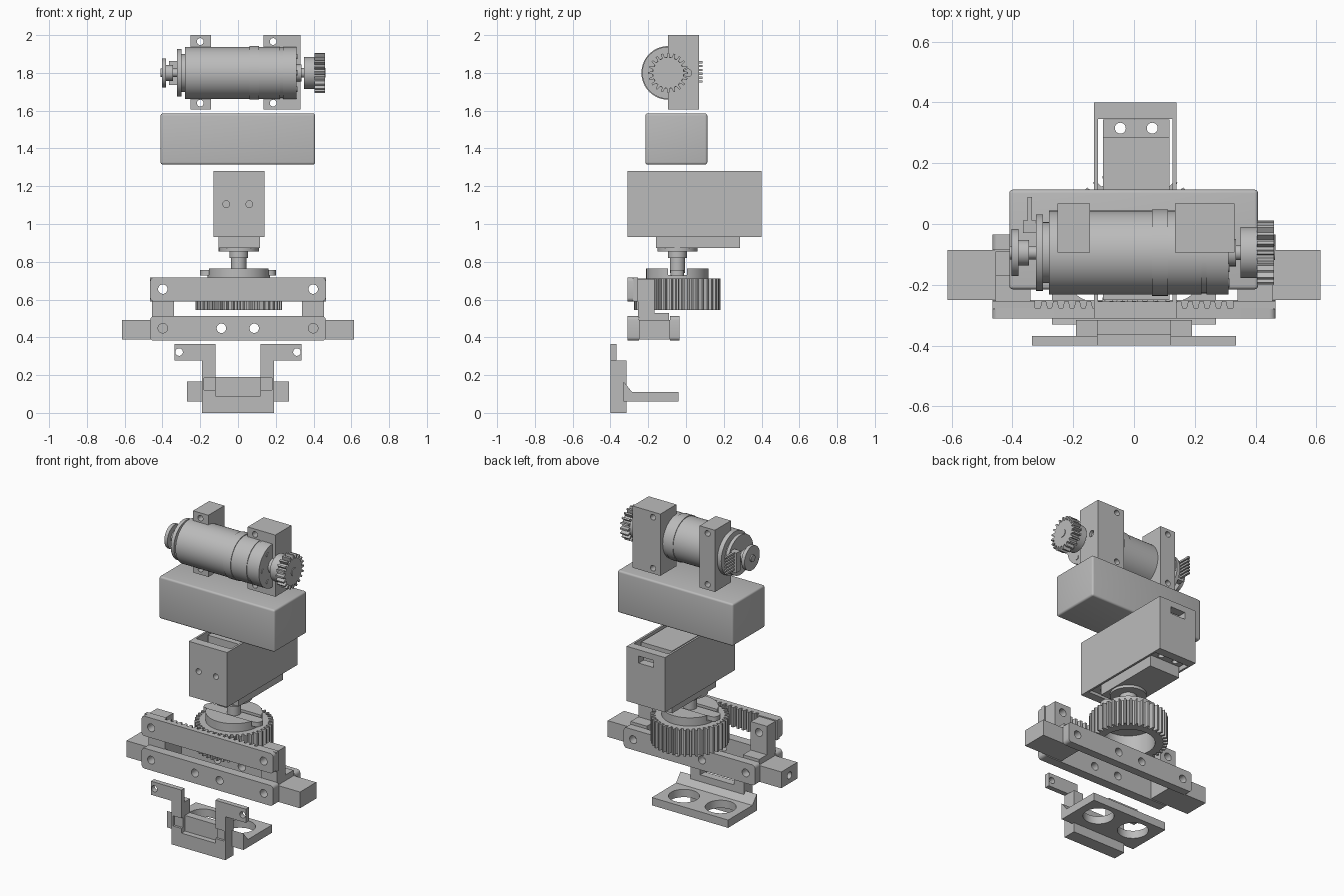
import bpy
import bmesh
from math import sin, cos, pi, radians
from mathutils import Matrix, Vector

default_cube = bpy.data.objects.get("Cube")
if default_cube:
    bpy.data.objects.remove(default_cube, do_unlink=True)

grey = bpy.data.materials.new("plain_grey")
grey.use_nodes = True
colour = (0.5, 0.5, 0.5, 1.0)
grey.diffuse_color = colour
grey.node_tree.nodes["Principled BSDF"].inputs["Base Color"].default_value = colour

TURN = {"x": Matrix.Rotation(pi / 2, 4, "Y"),
        "y": Matrix.Rotation(-pi / 2, 4, "X"),
        "z": Matrix.Identity(4)}


def finish(name, bm):
    bmesh.ops.recalc_face_normals(bm, faces=bm.faces)
    mesh = bpy.data.meshes.new(name)
    bm.to_mesh(mesh)
    bm.free()
    mesh.materials.append(grey)
    obj = bpy.data.objects.new(name, mesh)
    bpy.context.scene.collection.objects.link(obj)
    return obj


def box(name, xs, ys, zs, round_axis=None, radius=0.0):
    """Box from ranges; optionally round the edges along one axis or all of them."""
    bm = bmesh.new()
    bmesh.ops.create_cube(bm, size=1)
    for v in bm.verts:
        v.co = [sum(r) / 2 + c * (r[1] - r[0]) for r, c in zip((xs, ys, zs), v.co)]
    if radius:
        edges = [e for e in bm.edges if round_axis == "all" or
                 abs((e.verts[0].co - e.verts[1].co).normalized()["xyz".index(round_axis)]) > 0.9]
        bmesh.ops.bevel(bm, geom=edges, offset=radius, segments=4, profile=0.5, affect="EDGES")
    return finish(name, bm)


def prism(name, outline, axis, start, end, centre=(0, 0, 0)):
    """Extrude a closed outline along an axis through the centre."""
    bm = bmesh.new()
    face = bm.faces.new([bm.verts.new((a, b, start)) for a, b in outline])
    top = bmesh.ops.extrude_face_region(bm, geom=[face])["geom"]
    bmesh.ops.translate(bm, vec=(0, 0, end - start),
                        verts=[g for g in top if isinstance(g, bmesh.types.BMVert)])
    bm.transform(Matrix.Translation(Vector(centre)) @ TURN[axis])
    return finish(name, bm)


def rod(name, axis, centre, radius, start, end, sides=48):
    ring = [(radius * cos(2 * pi * i / sides), radius * sin(2 * pi * i / sides))
            for i in range(sides)]
    return prism(name, ring, axis, start, end, centre)


def gear(name, axis, centre, root, tip, teeth, start, end):
    pitch = 2 * pi / teeth
    outline = []
    for i in range(teeth):
        for r, f in ((root, -0.3), (tip, -0.15), (tip, 0.15), (root, 0.3)):
            outline.append((r * cos((i + f) * pitch), r * sin((i + f) * pitch)))
    return prism(name, outline, axis, start, end, centre)


def cut(obj, *cutters):
    for c in cutters:
        mod = obj.modifiers.new("cut", "BOOLEAN")
        mod.operation = "DIFFERENCE"
        mod.solver = "EXACT"
        mod.object = c
    graph = bpy.context.evaluated_depsgraph_get()
    mesh = bpy.data.meshes.new_from_object(obj.evaluated_get(graph))
    obj.modifiers.clear()
    obj.data = mesh
    for c in cutters:
        bpy.data.objects.remove(c, do_unlink=True)


def drill(axis, centre, radius, depth=0.5):
    return rod("drill", axis, centre, radius, -depth, depth, 24)


# Gear motor, lying along x
axle = (0, -0.094, 1.8)
for name, r, start, end in (
        ("motor_can", 0.138, -0.28, 0.06), ("motor_band", 0.142, 0.06, 0.112),
        ("gearbox_front", 0.138, 0.112, 0.222), ("gearbox_groove", 0.134, 0.222, 0.238),
        ("gearbox_back", 0.138, 0.238, 0.31), ("encoder_flange", 0.126, -0.322, -0.3),
        ("encoder_spacer", 0.1, -0.3, -0.28), ("rear_shaft", 0.022, -0.41, -0.32),
        ("rear_hub", 0.042, -0.38, -0.345), ("encoder_disc", 0.077, -0.402, -0.38),
        ("output_boss", 0.045, 0.31, 0.335), ("output_shaft", 0.025, 0.33, 0.464),
        ("pinion_hub", 0.084, 0.35, 0.405)):
    rod(name, "x", axle, r, start, end)
gear("motor_pinion", "x", axle, 0.082, 0.106, 20, 0.405, 0.46)
for i in range(6):
    a = i * pi / 3
    rod("gearbox_screw", "x", (0, axle[1] + 0.1 * cos(a), axle[2] + 0.1 * sin(a)),
        0.014, 0.3, 0.314, 16)

# Encoder plug with its row of pins
box("encoder_plug", (-0.365, -0.322), (-0.03, 0.012), (1.735, 1.862))
for i in range(6):
    z = 1.748 + i * 0.0205
    box("encoder_pin", (-0.35, -0.335), (0.01, 0.088), (z, z + 0.012))

# Motor brackets with screw holes
for name, xs, hole_x in (("narrow_bracket", (-0.252, -0.144), -0.2),
                         ("wide_bracket", (0.134, 0.33), 0.186)):
    bracket = box(name, xs, (-0.094, 0.068), (1.605, 2.0))
    cut(bracket, *[drill("y", (hole_x, 0, 1.803 + s * 0.163), 0.018) for s in (-1, 1)])
    if name == "wide_bracket":
        cut(bracket, drill("x", (0.33, 0.01, 1.8), 0.02, 0.04))

# Battery block
box("battery_block", (-0.41, 0.408), (-0.215, 0.113), (1.315, 1.585), "all", 0.012)

# Open servo housing
housing = box("servo_housing", (-0.131, 0.14), (-0.31, 0.4), (0.93, 1.28))
cut(housing, box("cavity", (-0.118, 0.127), (-0.255, 0.345), (0.8, 1.4)),
    box("cable_slot", (-0.05, 0.055), (0.3, 0.5), (1.195, 1.24)),
    *[drill("y", (x, -0.3, 1.105), 0.018, 0.1) for x in (-0.062, 0.06)])

# Servo
box("servo_body", (-0.102, 0.117), (-0.16, 0.286), (0.872, 1.27))
ears = box("servo_ears", (-0.102, 0.117), (-0.25, 0.343), (0.945, 0.97))
cut(ears, *[drill("z", (x, y, 0.95), 0.018) for x in (-0.045, 0.06) for y in (-0.205, 0.315)])
hub = (0.004, -0.046, 0)
for name, r, start, end in (("servo_collar", 0.106, 0.855, 0.875),
                            ("servo_spindle", 0.05, 0.82, 0.857),
                            ("horn_hub", 0.04, 0.74, 0.82)):
    rod(name, "z", hub, r, start, end)

# Drive gear: hollow toothed ring, slotted cap and horn arm
drive = gear("drive_gear", "z", hub, 0.202, 0.229, 40, 0.545, 0.712)
cut(drive, rod("bore", "z", hub, 0.155, 0.4, 0.68))
cap = rod("gear_cap", "z", hub, 0.165, 0.7, 0.765, 64)
cut(cap, box("horn_slot", (-0.3, 0.3), (-0.096, 0.004), (0.73, 0.9)))
box("horn_arm", (-0.2, 0.2), (-0.082, -0.01), (0.728, 0.757), "z", 0.03)

# Rack bar with teeth on its rear side
rack = box("rack_bar", (-0.465, 0.465), (-0.31, -0.277), (0.59, 0.717), "y", 0.02)
cut(rack, *[drill("y", (s * 0.398, -0.3, 0.655), 0.025, 0.2) for s in (-1, 1)])
for i in range(17):
    x = -0.296 + i * 0.037
    prism("rack_tooth", [(x - 0.013, -0.28), (x + 0.013, -0.28), (x + 0.007, -0.254),
                         (x - 0.007, -0.254)], "z", 0.59, 0.717)
for s in (-1, 1):
    end = box("rack_end", sorted((s * 0.325, s * 0.465)), (-0.28, -0.254), (0.59, 0.717))
    cut(end, drill("y", (s * 0.398, -0.3, 0.655), 0.025, 0.2))

# Front and rear guide bars
for name, ys in (("front_guide_bar", (-0.31, -0.25)), ("rear_guide_bar", (-0.086, -0.034))):
    bar = box(name, (-0.465, 0.465), ys, (0.382, 0.512), "y", 0.02)
    cut(bar, *[drill("y", (x, -0.2, 0.448), 0.025) for x in (-0.398, -0.088, 0.086, 0.398)])

# End blocks and upright posts
for s in (-1, 1):
    block = box("end_block", sorted((s * 0.34, s * 0.614)), (-0.25, -0.086), (0.388, 0.492))
    cut(block, drill("x", (s * 0.6, -0.17, 0.438), 0.022, 0.12))
    post_x = sorted((s * 0.34, s * 0.455))
    box("post_foot", post_x, (-0.25, -0.09), (0.49, 0.528))
    post = box("upright_post", post_x, (-0.254, -0.168), (0.5, 0.71))
    cut(post, drill("y", (s * 0.398, -0.2, 0.655), 0.025, 0.2))

# Lower bracket: slab, recessed panel, legs and drilled arms
slab = box("bracket_slab", (-0.19, 0.19), (-0.4, -0.315), (0, 0.19))
cut(slab, box("panel_recess", (-0.12, 0.12), (-0.5, -0.365), (0.09, 0.3)),
    box("panel_step", (-0.18, 0.18), (-0.5, -0.385), (0.12, 0.185)))
for s in (-1, 1):
    box("bracket_leg", sorted((s * 0.12, s * 0.19)), (-0.385, -0.315), (0.18, 0.278))
    box("leg_face", sorted((s * 0.12, s * 0.19)), (-0.4, -0.38), (0.185, 0.3))
    arm = box("bracket_arm", sorted((s * 0.12, s * 0.336)), (-0.4, -0.368), (0.278, 0.365))
    cut(arm, drill("y", (s * 0.312, -0.38, 0.322), 0.02, 0.1))

# Sensor tray with two round openings; outline is height against depth
tray = prism("sensor_tray", [(-0.06, -0.33), (-0.06, -0.04), (-0.11, -0.04),
                             (-0.11, -0.285), (-0.165, -0.33)], "x", -0.27, 0.27)
cut(tray, *[rod("opening", "z", (s * 0.13, -0.165, 0), 0.09, 0, 0.3) for s in (-1, 1)])

# Smooth round surfaces, keeping hard edges
bpy.ops.object.select_all(action="DESELECT")
for obj in bpy.context.scene.objects:
    if obj.type == "MESH":
        obj.select_set(True)
        bpy.context.view_layer.objects.active = obj
bpy.ops.object.shade_smooth_by_angle(angle=radians(30))
